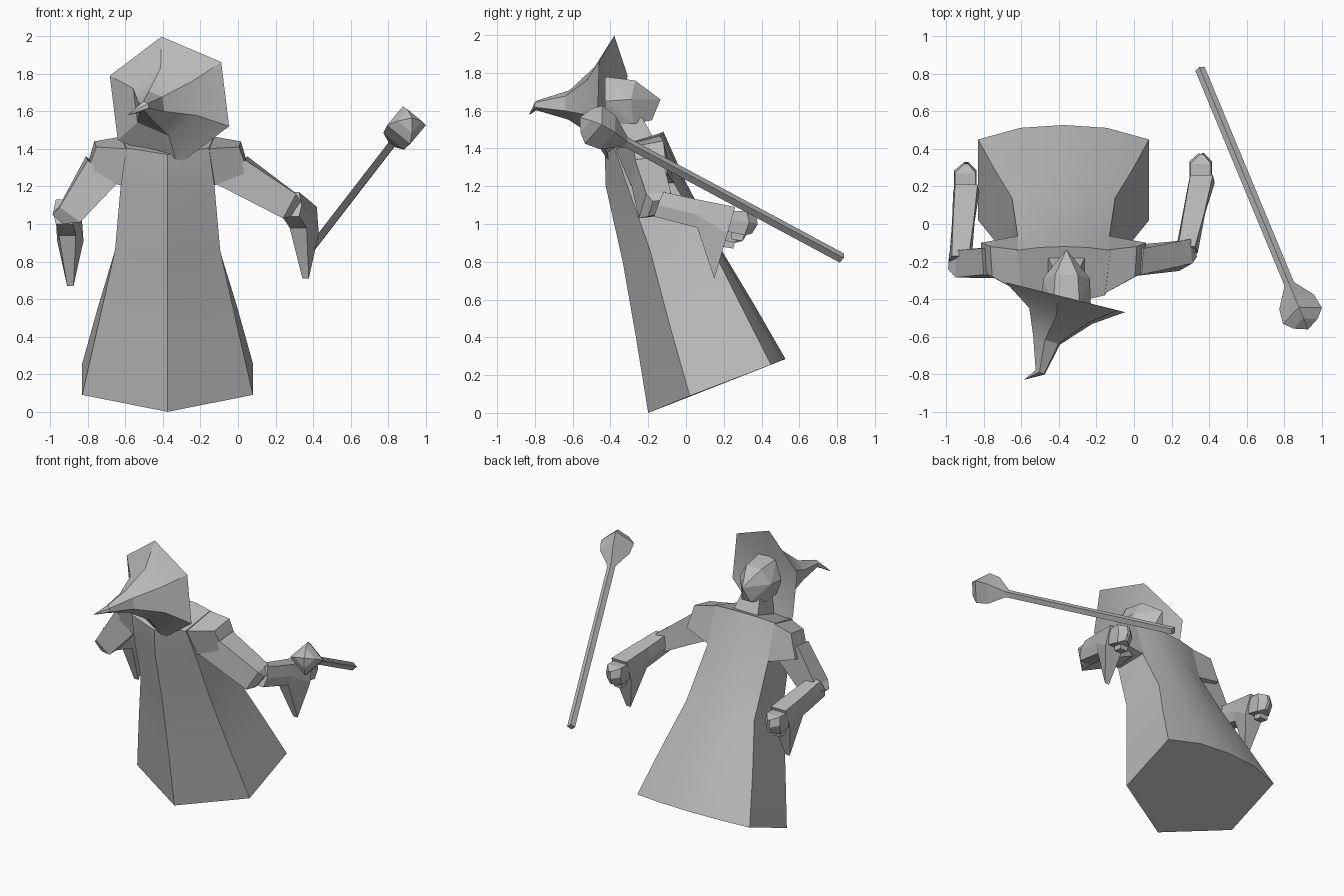
import bpy, bmesh, math
from mathutils import Vector

if "Cube" in bpy.data.objects:
    bpy.data.objects.remove(bpy.data.objects["Cube"])

CX = -0.375   # centre line of the body

grey = bpy.data.materials.new("grey")
grey.diffuse_color = (0.5, 0.5, 0.5, 1)
grey.use_nodes = True
grey.node_tree.nodes["Principled BSDF"].inputs["Base Color"].default_value = grey.diffuse_color


def loft(name, rings, smooth=False):
    """Skin a list of equal-length point rings and cap both ends."""
    bm = bmesh.new()
    vs = [[bm.verts.new(p) for p in r] for r in rings]
    n = len(rings[0])
    for a, b in zip(vs, vs[1:]):
        for i in range(n):
            j = (i + 1) % n
            bm.faces.new((a[i], a[j], b[j], b[i]))
    bm.faces.new(vs[0][::-1])
    bm.faces.new(vs[-1])
    return finish(name, bm, smooth)


def hull(name, points):
    bm = bmesh.new()
    for p in points:
        bm.verts.new(p)
    bmesh.ops.convex_hull(bm, input=bm.verts[:])
    return finish(name, bm)


def finish(name, bm, smooth=False):
    bmesh.ops.recalc_face_normals(bm, faces=bm.faces[:])
    me = bpy.data.meshes.new(name)
    bm.to_mesh(me)
    bm.free()
    me.materials.append(grey)
    ob = bpy.data.objects.new(name, me)
    bpy.context.collection.objects.link(ob)
    if smooth:
        bpy.ops.object.select_all(action='DESELECT')
        ob.select_set(True)
        bpy.context.view_layer.objects.active = ob
        bpy.ops.object.shade_smooth_by_angle(angle=math.radians(25))
    return ob


def mirrored(half):
    """Half ring (front centre to back centre) -> full ring about CX."""
    right = [(CX + x, y, z) for x, y, z in half]
    left = [(CX - x, y, z) for x, y, z in half[1:-1]]
    return right + left[::-1]


# robe: front, side, back corner, back bulge, back centre
loft("robe", [mirrored(h) for h in (
    [(0, -.20, 0), (.455, .02, .09), (.455, .45, .255), (.23, .512, .28), (0, .527, .285)],
    [(0, -.265, .4), (.37, -.085, .46), (.37, .295, .56), (.19, .345, .57), (0, .36, .575)],
    [(0, -.335, .8), (.28, -.19, .86), (.275, .14, .87), (.14, .185, .85), (0, .195, .85)],
    [(0, -.425, 1.2), (.25, -.31, 1.2), (.245, -.06, 1.21), (.13, -.015, 1.22), (0, 0, 1.22)],
    [(0, -.43, 1.37), (.22, -.38, 1.405), (.25, -.14, 1.47), (.13, -.125, 1.485), (0, -.12, 1.49)],
)], smooth=True)

# shoulder stubs of the robe
for side, s in (("right", 1), ("left", -1)):
    loft(side + "_shoulder", [[(CX + s * x, y, z) for x, y, z in r] for r in (
        [(.22, -.30, 1.2), (.22, -.06, 1.21), (.22, -.14, 1.47), (.2, -.38, 1.4)],
        [(.44, -.25, 1.25), (.44, -.10, 1.27), (.39, -.12, 1.44), (.38, -.28, 1.41)])])

# upper arms
loft("right_upper_arm", [
    [(.04, -.27, 1.34), (.05, -.13, 1.36), (-.09, -.12, 1.21), (-.11, -.29, 1.21)],
    [(.31, -.21, 1.16), (.30, -.08, 1.17), (.24, -.09, 1.05), (.24, -.25, 1.03)],
    [(.335, -.175, 1.12), (.32, -.1, 1.13), (.28, -.1, 1.06), (.28, -.2, 1.04)]])
loft("left_upper_arm", [
    [(-.80, -.27, 1.34), (-.81, -.13, 1.36), (-.67, -.12, 1.21), (-.65, -.29, 1.21)],
    [(-.95, -.285, 1.09), (-.95, -.14, 1.10), (-.85, -.13, 1.01), (-.84, -.285, 1.01)],
    [(-.99, -.24, 1.05), (-.985, -.16, 1.06), (-.93, -.15, 1.0), (-.93, -.25, 1.0)]])


# hanging sleeves and hands
def forearm(side, x0, x1, dy, dz):
    xm = (x0 + x1) / 2

    def ring(cx, top, mid, bot):
        pts = []
        for s, seq in ((1, (top, mid, bot)), (-1, (bot, mid, top))):
            pts += [(cx + s * w, y + dy, z + dz) for w, y, z in seq]
        return pts
    loft(side + "_sleeve", [
        ring(x0, (.045, -.12, 1.17), (.06, -.15, 1.10), (.045, -.17, 1.04)),
        ring(xm, (.055, .06, 1.13), (.06, .06, 1.05), (.045, .06, .98)),
        ring(x1, (.06, .26, 1.09), (.07, .22, .95), (.017, .15, .71))])
    loft(side + "_hand", [
        ring(x1 - .005, (.055, .22, 1.07), (.06, .22, 1.02), (.055, .22, .96)),
        ring(x1 - .005, (.055, .32, 1.07), (.06, .335, 1.01), (.05, .31, .94)),
        ring(x1, (.01, .37, 1.05), (.01, .38, 1.0), (.01, .35, .95))])
    loft(side + "_thumb", [
        ring(x1 - .02, (.03, .25, 1.0), (.03, .24, .96), (.03, .24, .92)),
        ring(x1 - .02, (.03, .31, .98), (.03, .31, .95), (.03, .30, .91))])


forearm("right", .28, .36, 0, 0)
forearm("left", -.925, -.893, -.05, -.04)

# staff with a four-sided knob
foot, knob = Vector((.352, .825, .82)), Vector((.885, -.46, 1.51))
axis = (knob - foot).normalized()
side_v = axis.cross(Vector((0, 0, 1))).normalized()
up_v = side_v.cross(axis)


def diamond(p, r):
    return [p + d * r for d in (side_v, up_v, -side_v, -up_v)]


loft("staff", [diamond(foot, .027)] + [diamond(knob + axis * t, r) for t, r in (
    (-.17, .027), (-.055, .1), (.035, .112), (.085, .07), (.12, .004))])


# hat: six-sided brim and bent cone pointing forward
def hat_ring(cx, cy, cz, r, skew):
    pts = []
    for i in range(6):
        a = math.radians(97 - 60 * i)
        x = r * math.cos(a)
        pts.append((cx + x, cy + skew * x, cz + r * math.sin(a)))
    return pts


loft("hat", [
    hat_ring(-.375, -.43, 1.65, .16, -.25),
    hat_ring(-.365, -.39, 1.655, .345, -.25),
    hat_ring(-.39, -.49, 1.65, .182, -.25),
    hat_ring(-.465, -.62, 1.63, .078, -.3),
    hat_ring(-.50, -.79, 1.628, .026, -.5),
    hat_ring(-.582, -.828, 1.582, .003, 0)], smooth=True)

# head with pointed face, and neck
HX = -.36
head = [(HX, -.135, 1.66)]
for s in (-1, 1):
    head += [(HX + s * x, y, z) for x, y, z in (
        (.07, -.43, 1.78), (.13, -.43, 1.65), (.08, -.43, 1.53),
        (.06, -.27, 1.76), (.125, -.29, 1.66), (.09, -.28, 1.53),
        (.035, -.18, 1.55))]
hull("head", head)
loft("neck", [
    [(HX + x, y, z) for x, y, z in ((-.1, -.36, 1.4), (.1, -.36, 1.4), (.1, -.17, 1.45), (-.1, -.17, 1.45))],
    [(HX + x, y, z) for x, y, z in ((-.075, -.38, 1.56), (.075, -.38, 1.56), (.075, -.23, 1.56), (-.075, -.23, 1.56))]])
